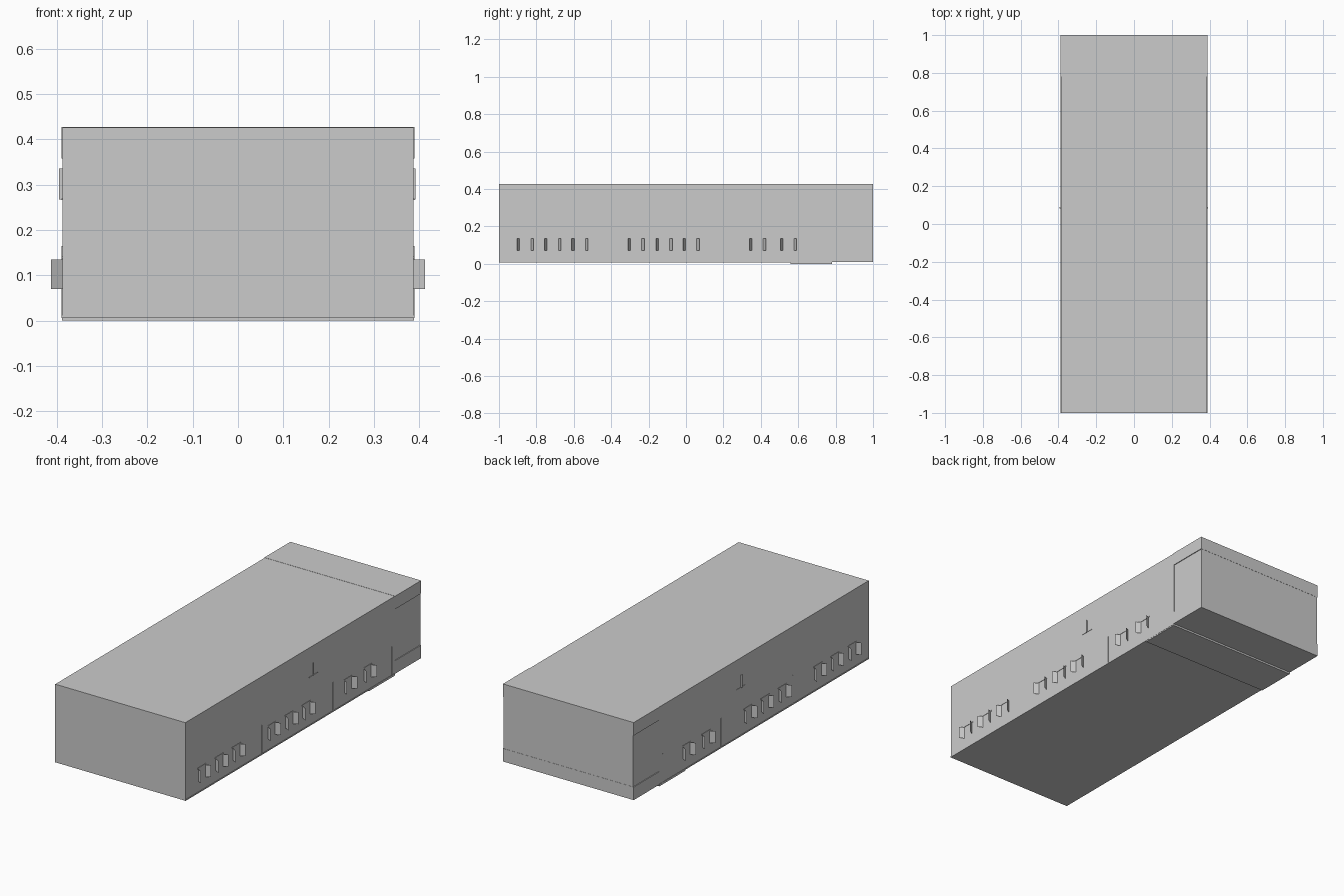
import bpy, bmesh

if "Cube" in bpy.data.objects:
    bpy.data.objects.remove(bpy.data.objects["Cube"])

W = 0.387      # half width of the main hall
TOP = 0.427


def box(name, lo, hi):
    """Axis-aligned box from its low and high corners."""
    bm = bmesh.new()
    bmesh.ops.create_cube(bm, size=1)
    for v in bm.verts:
        v.co = [lo[i] + (v.co[i] + 0.5) * (hi[i] - lo[i]) for i in range(3)]
    return finish(name, bm)


def quad(name, points):
    bm = bmesh.new()
    bm.faces.new([bm.verts.new(p) for p in points])
    return finish(name, bm)


def finish(name, bm):
    bmesh.ops.recalc_face_normals(bm, faces=bm.faces)
    me = bpy.data.meshes.new(name)
    bm.to_mesh(me)
    bm.free()
    ob = bpy.data.objects.new(name, me)
    bpy.context.collection.objects.link(ob)
    return ob


def side_box(name, s, y0, y1, z0, z1, depth):
    """Thin box attached to the left (-1) or right (+1) wall."""
    xs = sorted((s * (W - 0.001), s * (W + depth)))
    return box(name, (xs[0], y0, z0), (xs[1], y1, z1))


# Main hall
box("main_hall", (-W, -1, 0.008), (W, 0.78, TOP - 0.001))

# Rear section: recessed middle between base and roof bands
box("rear_middle", (-W + 0.002, 0.78, 0.08), (W - 0.002, 0.999, 0.357))
box("rear_base", (-W - 0.002, 0.78, 0.01), (W + 0.002, 1, 0.08))
box("rear_roof_band", (-W - 0.002, 0.78, 0.357), (W + 0.002, 1, TOP))

# Plinth and lower foundation strip
box("plinth", (-W - 0.002, -1, 0.006), (W + 0.002, 0.78, 0.012))
box("foundation_strip", (-W - 0.001, 0.56, 0), (W + 0.001, 0.78, 0.009))

# Wall details repeated on both long sides
windows = (-0.86, -0.712, -0.567, -0.267, -0.117, 0.027, 0.383, 0.548)
for s in (-1, 1):
    for y in windows:
        # Open shutters, splayed outward from the window
        for d in (-1, 1):
            a, b = y + d * 0.030, y + d * 0.044
            quad("shutter", [(s * W, a, 0.07), (s * 0.412, b, 0.07),
                             (s * 0.412, b, 0.135), (s * W, a, 0.135)])
        side_box("window_lintel", s, y - 0.036, y + 0.036, 0.136, 0.142, 0.002)

    # Upright wall strips
    for y in (-0.35, 0.255, 0.755):
        side_box("upright_strip", s, y - 0.003, y + 0.003, 0.01, 0.165, 0.002)

    # Upper wall fin with a narrow ledge
    depth = 0.008 if s < 0 else 0.004
    side_box("wall_fin", s, 0.083, 0.089, 0.267, 0.335, depth)
    side_box("fin_ledge", s, 0.05, 0.125, 0.266, 0.269, 0.002)
